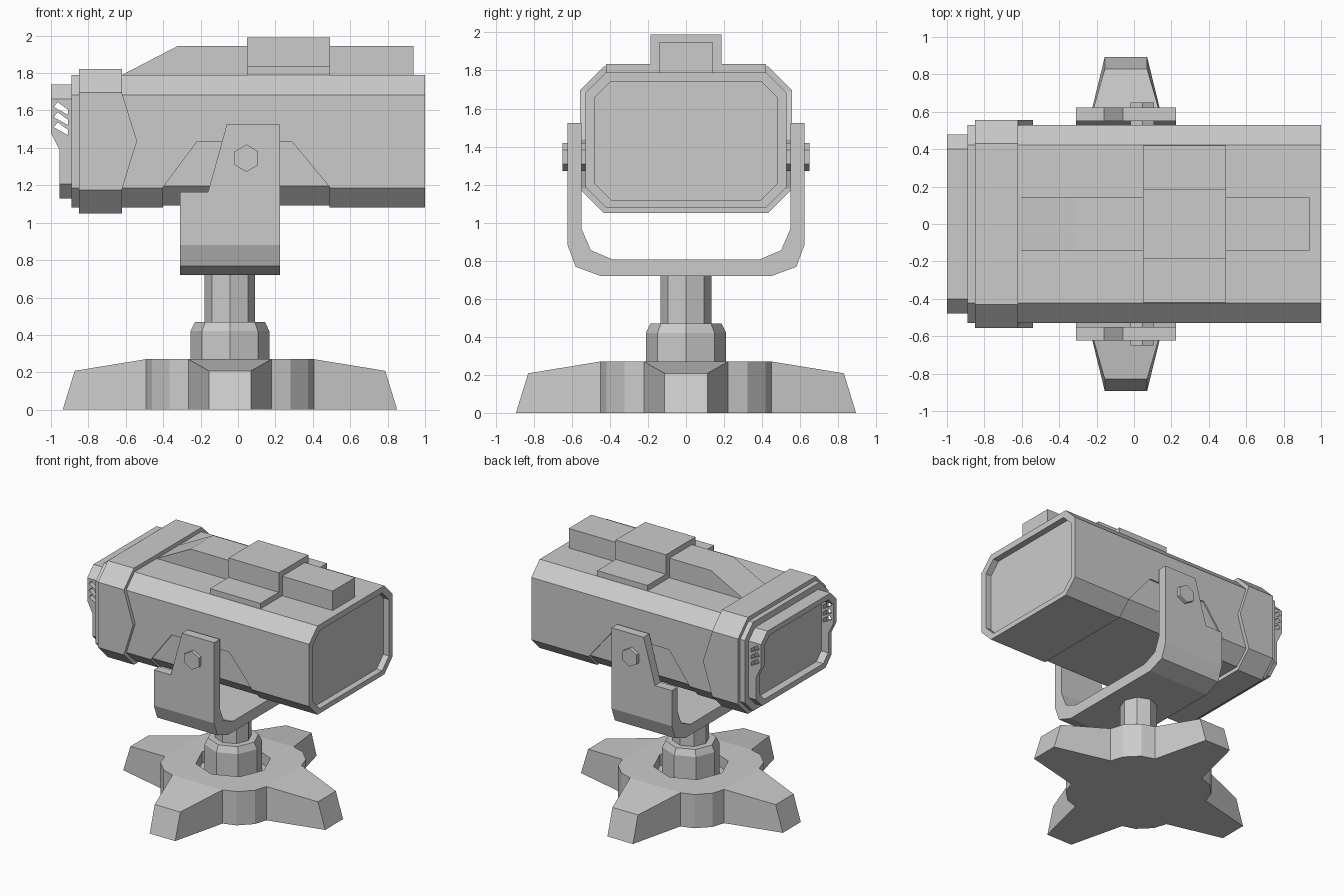
import bpy, bmesh
from math import sin, cos, pi

if "Cube" in bpy.data.objects:
    bpy.data.objects.remove(bpy.data.objects["Cube"])


def make(name, bm):
    bmesh.ops.recalc_face_normals(bm, faces=bm.faces[:])
    mesh = bpy.data.meshes.new(name)
    bm.to_mesh(mesh)
    bm.free()
    ob = bpy.data.objects.new(name, mesh)
    bpy.context.collection.objects.link(ob)
    return ob


def prism(name, pts, axis, a, b):
    """Extrude a 2D profile along an axis: x takes (y, z), y takes (x, z), z takes (x, y)."""
    place = {'x': lambda p, t: (t, p[0], p[1]),
             'y': lambda p, t: (p[0], t, p[1]),
             'z': lambda p, t: (p[0], p[1], t)}[axis]
    bm = bmesh.new()
    lo = [bm.verts.new(place(p, a)) for p in pts]
    hi = [bm.verts.new(place(p, b)) for p in pts]
    bm.faces.new(lo)
    bm.faces.new(hi)
    n = len(pts)
    for i in range(n):
        j = (i + 1) % n
        bm.faces.new((lo[i], lo[j], hi[j], hi[i]))
    return make(name, bm)


def combine(ob, other, op='DIFFERENCE'):
    other.hide_render = True
    mod = ob.modifiers.new('cut', 'BOOLEAN')
    mod.operation, mod.object, mod.solver = op, other, 'EXACT'
    bpy.context.view_layer.objects.active = ob
    bpy.ops.object.modifier_apply(modifier=mod.name)
    bpy.data.objects.remove(other)


def octagon(w, z0, z1, c):
    """Rectangle of half width w with chamfered corners."""
    return [(-w, z0 + c), (-w + c, z0), (w - c, z0), (w, z0 + c),
            (w, z1 - c), (w - c, z1), (-w + c, z1), (-w, z1 - c)]


def box_profile(w, z0, z1):
    return [(-w, z0), (w, z0), (w, z1), (-w, z1)]


def ngon(n, r, cx=0, cz=0, start=0):
    return [(cx + r * cos(start + 2 * pi * i / n), cz + r * sin(start + 2 * pi * i / n))
            for i in range(n)]


CX = -0.043  # axis of the stand

# Main housing with recessed front window
body = prism('housing', octagon(.528, 1.08, 1.79, .106), 'x', -.89, 1)
combine(body, prism('window_cutter', octagon(.48, 1.12, 1.742, .085), 'x', .95, 1.1))

# Shallow recess around the underside where the yoke sits
recess = prism('recess_cutter', [(-.4, 1), (-.4, 1.19), (-.22, 1.432), (.29, 1.432),
                                 (.49, 1.19), (.49, 1)], 'y', -.7, .7)
combine(recess, prism('recess_core', octagon(.517, 1.091, 1.9, .104), 'x', -.6, .6))
combine(body, recess)

# Rear collar with arrow-shaped side plates
prism('rear_collar', octagon(.556, 1.05, 1.822, .125), 'x', -.85, -.62)
for s in (-1, 1):
    prism('collar_side_plate', [(-.63, 1.18), (-.62, 1.18), (-.54, 1.437),
                                (-.62, 1.692), (-.63, 1.692)], 'y', s * .5, s * .556)

# Rear hood: hollow, notched below, three slanted vents on each side
hood = prism('rear_hood', octagon(.478, 1.13, 1.74, .078), 'x', -1, -.88)
combine(hood, prism('hood_hollow', octagon(.435, 1.173, 1.697, .062), 'x', -1.1, -.893))
combine(hood, prism('hood_notch', [(-1.1, 1), (-.955, 1), (-.955, 1.39),
                                   (-1, 1.48), (-1.1, 1.48)], 'y', -.7, .7))
for i in range(3):
    d = -.054 * i
    combine(hood, prism('vent_cutter', [(-.985, 1.618 + d), (-.965, 1.645 + d),
                                        (-.91, 1.605 + d), (-.91, 1.577 + d)], 'y', -.7, .7))

# Top rail, saddle block and flange
prism('top_rail', [(-.62, 1.78), (-.62, 1.79), (-.32, 1.946), (.938, 1.946), (.938, 1.78)],
      'y', -.143, .143)
prism('top_block', box_profile(.187, 1.78, 1.99), 'x', .047, .492)
prism('top_flange', box_profile(.421, 1.78, 1.834), 'x', .047, .492)

# U-shaped yoke trimmed to its side outline
half = [(.45, .72), (.58, .768), (.622, .88), (.622, 1.525), (.55, 1.525),
        (.55, .97), (.5, .855), (.385, .806)]
yoke = prism('yoke', half + [(-y, z) for y, z in reversed(half)], 'x', -.31, .224)
combine(yoke, prism('yoke_trim', [(-.5, 1.165), (-.16, 1.165), (-.06, 1.525), (-.06, 1.7),
                                  (-.5, 1.7)], 'y', -.8, .8))

# Hexagonal pivot bolts
for s in (-1, 1):
    prism('pivot_bolt', ngon(6, .073, .045, 1.345, pi / 2), 'y', s * .5, s * .65)

# Post and its tapered socket
prism('post', ngon(8, .135, CX), 'z', .4, .74)
socket = prism('post_socket', ngon(8, .211, CX), 'z', .15, .47)
bm = bmesh.new()
bm.from_mesh(socket.data)
mid = bmesh.ops.bisect_plane(bm, geom=bm.verts[:] + bm.edges[:] + bm.faces[:],
                             plane_co=(0, 0, .42), plane_no=(0, 0, 1))
for v in bm.verts:
    if v.co.z > .46:
        v.co.x = CX + (v.co.x - CX) * .885
        v.co.y *= .885
bm.to_mesh(socket.data)
bm.free()

# Four-legged base
arm = [(-.222, .45), (-.113, .83), (.113, .83), (.222, .45), (.323, .418), (.418, .323)]
bm = bmesh.new()
low, top, hub = [], [], []
for k in range(4):
    c, s = [(1, 0), (0, -1), (-1, 0), (0, 1)][k]
    ring = []
    for i, (x, y) in enumerate(arm):
        tip = i in (1, 2)
        yb = .894 if tip else y
        low.append(bm.verts.new((CX + x * c - yb * s, x * s + yb * c, 0)))
        ring.append(bm.verts.new((CX + x * c - y * s, x * s + y * c, .208 if tip else .27)))
    bm.faces.new(ring[:4])
    top += ring
    hub += [ring[0]] + ring[3:]
bm.faces.new(low)
bm.faces.new(hub)
for i in range(len(low)):
    j = (i + 1) % len(low)
    bm.faces.new((low[i], low[j], top[j], top[i]))
base = make('base', bm)
combine(base, prism('base_hole', ngon(8, .275, CX), 'z', .18, .4))
